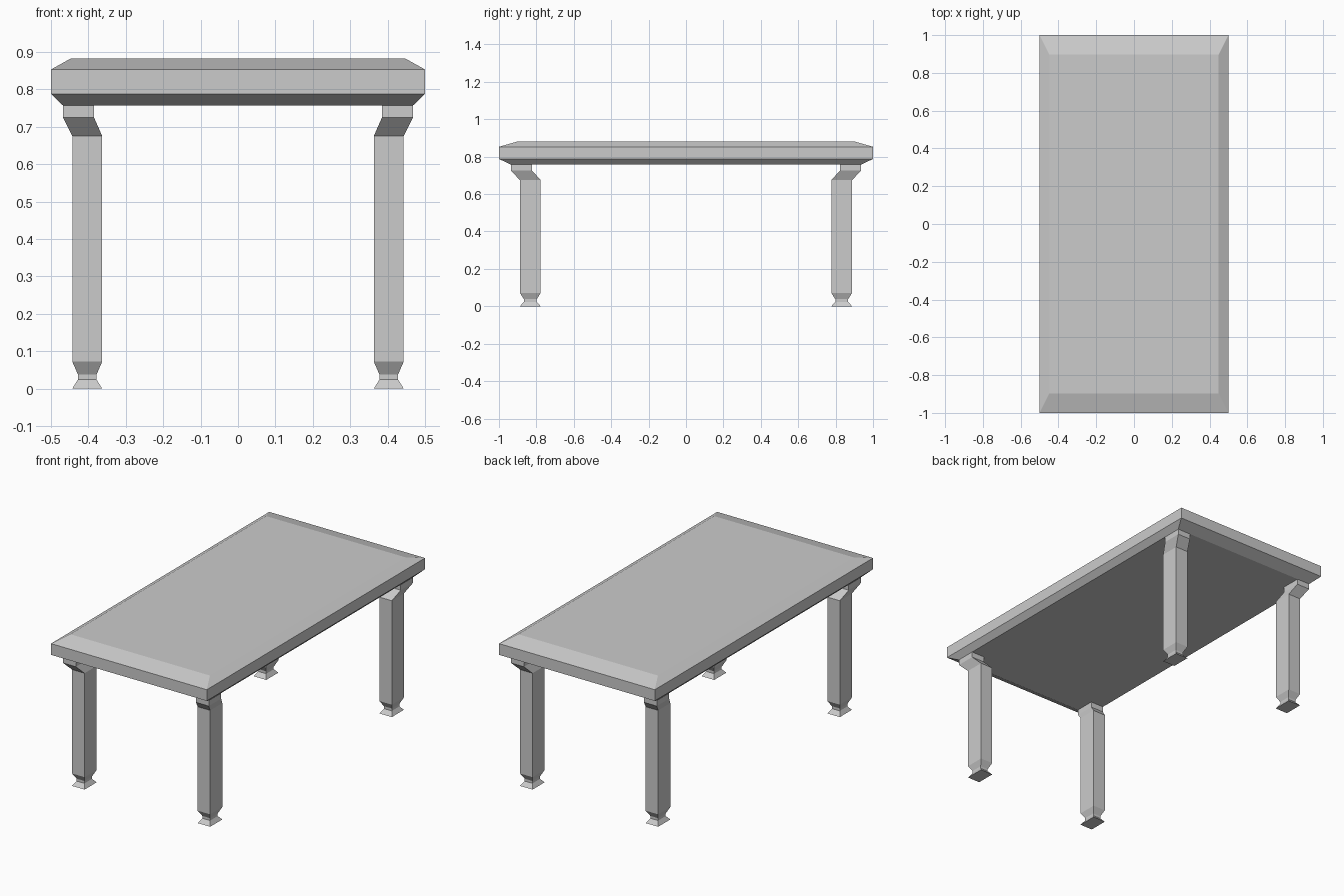
import bpy, bmesh

if "Cube" in bpy.data.objects:
    bpy.data.objects.remove(bpy.data.objects["Cube"])


def loft(name, sections):
    """Stack rectangles (x0, x1, y0, y1, z) into a closed solid."""
    bm = bmesh.new()
    rings = []
    for x0, x1, y0, y1, z in sections:
        corners = ((x0, y0), (x1, y0), (x1, y1), (x0, y1))
        rings.append([bm.verts.new((x, y, z)) for x, y in corners])
    bm.faces.new(rings[0])
    bm.faces.new(rings[-1])
    for a, b in zip(rings, rings[1:]):
        for i in range(4):
            j = (i + 1) % 4
            bm.faces.new((a[i], a[j], b[j], b[i]))
    bmesh.ops.recalc_face_normals(bm, faces=bm.faces)
    mesh = bpy.data.meshes.new(name)
    bm.to_mesh(mesh)
    bm.free()
    obj = bpy.data.objects.new(name, mesh)
    bpy.context.collection.objects.link(obj)
    return obj


# Tabletop: slab with chamfered upper and lower edges
loft("tabletop", [(-hx, hx, -hy, hy, z) for hx, hy, z in (
    (0.468, 0.936, 0.757),
    (0.5, 1.0, 0.788),
    (0.5, 1.0, 0.853),
    (0.448, 0.897, 0.882),
)])

# Legs: flared foot, narrow ankle, straight post, outward-stepped head
leg_profile = [
    (0.363, 0.443, 0.777, 0.888, 0.0),
    (0.378, 0.428, 0.798, 0.867, 0.024),
    (0.378, 0.428, 0.798, 0.867, 0.038),
    (0.363, 0.443, 0.777, 0.888, 0.072),
    (0.363, 0.443, 0.777, 0.888, 0.675),
    (0.385, 0.468, 0.823, 0.936, 0.725),
    (0.385, 0.468, 0.823, 0.936, 0.757),
]
for side, sx in (("left", -1), ("right", 1)):
    for end, sy in (("front", -1), ("back", 1)):
        loft(f"{end}_{side}_leg", [(sx * x0, sx * x1, sy * y0, sy * y1, z)
                                   for x0, x1, y0, y1, z in leg_profile])
